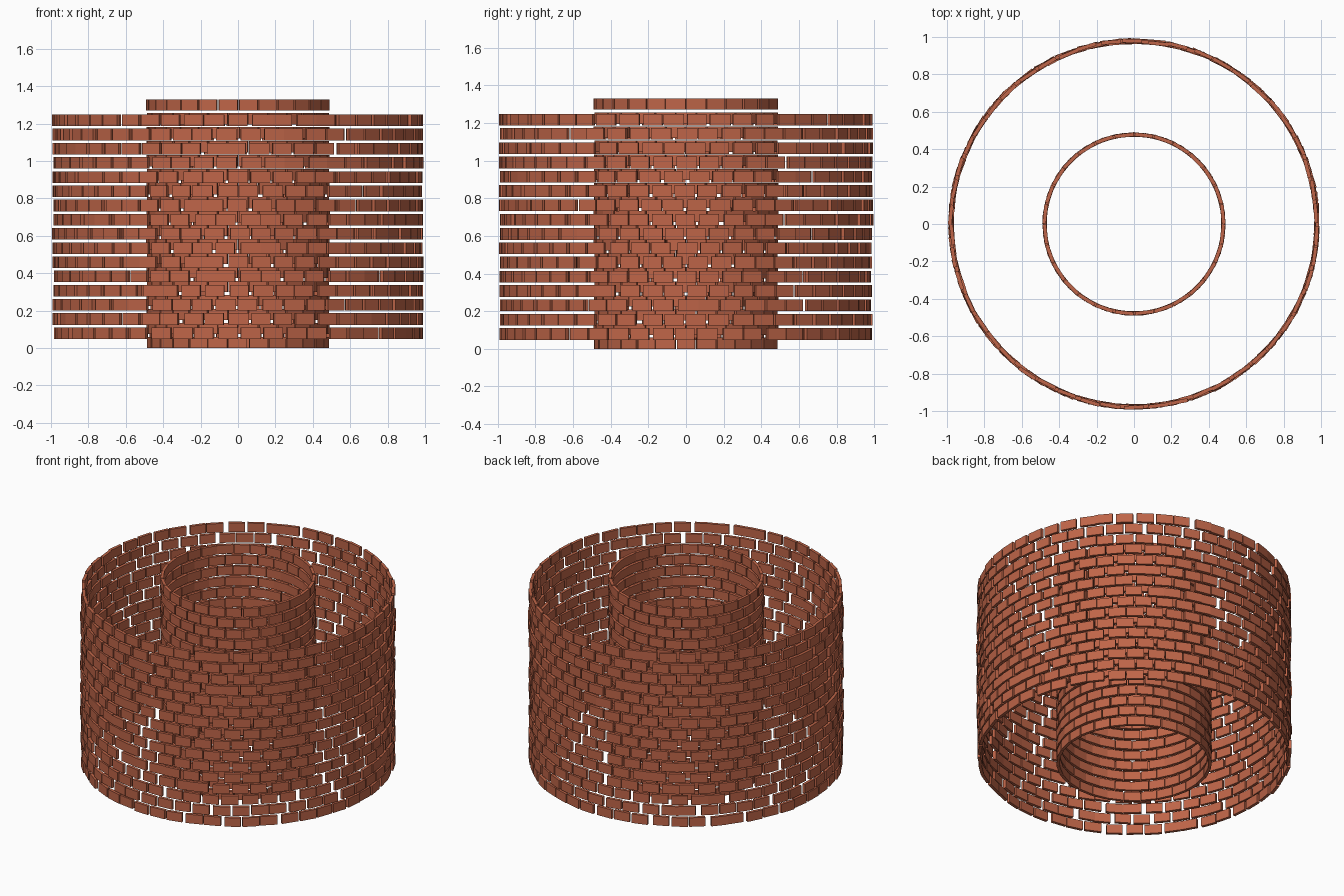
import bpy, bmesh, math, random
from mathutils import Matrix

if "Cube" in bpy.data.objects:
    bpy.data.objects.remove(bpy.data.objects["Cube"])

random.seed(4)
clay = bpy.data.materials.new("brick_clay")
clay.diffuse_color = (0.52, 0.13, 0.065, 1)
clay.use_nodes = True
clay.node_tree.nodes["Principled BSDF"].inputs["Base Color"].default_value = clay.diffuse_color


def brick_ring(name, radius, rows, z0, pitch, count, size, jitter, yaw):
    """Circular wall of separate, slightly uneven bricks in running bond."""
    bm = bmesh.new()
    step = 2 * math.tau / count / 2
    for row in range(rows):
        for i in range(count):
            a = (i + 0.5 * (row % 2) + random.uniform(-jitter, jitter)) * step
            r = radius + random.uniform(-1, 1) * jitter * 0.05
            length = size[1] * random.uniform(0.95, 1.05)
            m = (Matrix.Rotation(a, 4, 'Z')
                 @ Matrix.Translation((r, 0, z0 + row * pitch))
                 @ Matrix.Rotation(random.uniform(-yaw, yaw), 4, 'Z')
                 @ Matrix.Diagonal((size[0], length, size[2], 1)))
            bmesh.ops.create_cube(bm, size=1, matrix=m)
    mesh = bpy.data.meshes.new(name)
    bm.to_mesh(mesh)
    bm.free()
    mesh.materials.append(clay)
    obj = bpy.data.objects.new(name, mesh)
    bpy.context.collection.objects.link(obj)
    return obj


# Wide outer wall with loose joints
brick_ring("outer_wall", 0.977, 16, 0.079, 0.0759, 50,
           (0.020, 0.106, 0.062), 0.10, 0.06)
# Narrow inner wall with tight joints
brick_ring("inner_wall", 0.477, 18, 0.030, 0.0747, 28,
           (0.020, 0.102, 0.060), 0.02, 0.0)
